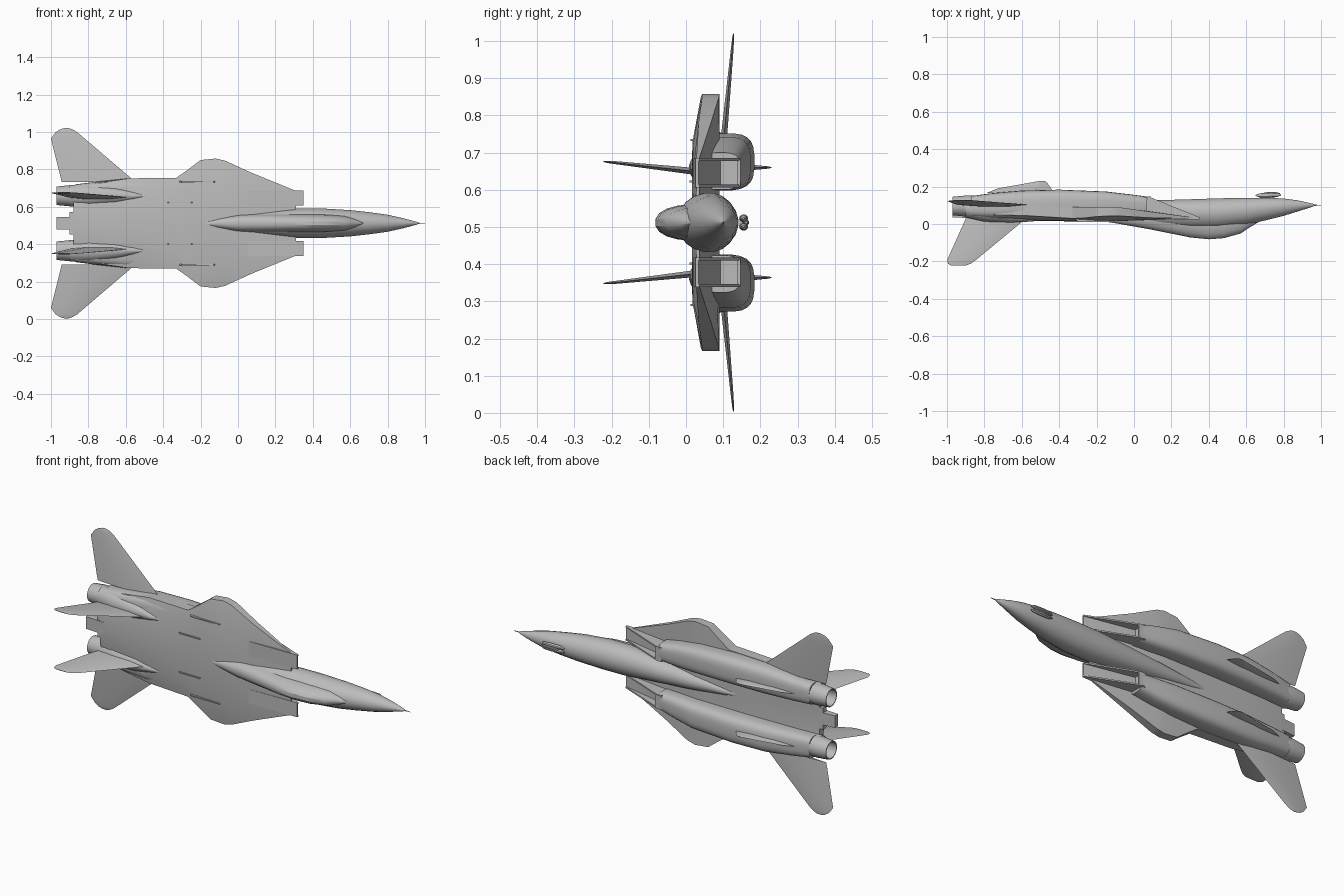
import bpy, bmesh, math

if "Cube" in bpy.data.objects:
    bpy.data.objects.remove(bpy.data.objects["Cube"], do_unlink=True)

MID = 0.512  # height of the symmetry plane; the jet lies on its side, its top facing -y

grey = bpy.data.materials.new("airframe grey")
grey.use_nodes = True
COLOUR = (0.5, 0.5, 0.5, 1)
grey.diffuse_color = COLOUR
grey.node_tree.nodes["Principled BSDF"].inputs["Base Color"].default_value = COLOUR


def finish(name, bm, mirror=False, angle=32):
    bmesh.ops.remove_doubles(bm, verts=bm.verts, dist=0.0002)
    bmesh.ops.recalc_face_normals(bm, faces=bm.faces)
    mesh = bpy.data.meshes.new(name)
    bm.to_mesh(mesh)
    bm.free()
    mesh.materials.append(grey)
    ob = bpy.data.objects.new(name, mesh)
    bpy.context.collection.objects.link(ob)
    ob.location.z = MID
    if mirror:
        mod = ob.modifiers.new("mirror", "MIRROR")
        mod.use_axis = (False, False, True)
        mod.use_clip = False
    for other in bpy.context.selected_objects:
        other.select_set(False)
    bpy.context.view_layer.objects.active = ob
    ob.select_set(True)
    bpy.ops.object.shade_smooth_by_angle(angle=math.radians(angle))
    return ob


def skin(name, rings, mirror=False, angle=32, caps=True):
    """Bridge equal rings of points into one closed skin."""
    bm = bmesh.new()
    rows = [[bm.verts.new(p) for p in ring] for ring in rings]
    for a, b in zip(rows, rows[1:]):
        for i in range(len(a)):
            j = (i + 1) % len(a)
            bm.faces.new((a[i], a[j], b[j], b[i]))
    if caps:
        bm.faces.new(rows[0])
        bm.faces.new(rows[-1])
    return finish(name, bm, mirror, angle)


def oval(x, side, half, top, bottom, wide=0.5, power=1.0, n=20):
    """Egg section: 'wide' sets where between top and bottom it is widest."""
    yc = top + (bottom - top) * wide
    ring = []
    for k in range(n):
        a = 2 * math.pi * (k + 0.5) / n
        c, s = math.cos(a), math.sin(a)
        c = math.copysign(abs(c) ** power, c)
        s = math.copysign(abs(s) ** power, s)
        ring.append((x, yc + s * (bottom - yc if s > 0 else yc - top), side + c * half))
    return ring


def body(name, stations, mirror=False, wide=0.5, power=1.0, n=20):
    return skin(name, [oval(*st, wide, power, n) for st in stations], mirror)


def surface(name, stations, upright=False):
    """Tapered tail surface: stations of (span, offset, lead, trail, thickness)."""
    rings = []
    for span, off, lead, trail, t in stations:
        c = lead - trail
        sec = [(lead, 0), (lead - c * .25, t), (trail + c * .3, t), (trail, 0),
               (trail + c * .3, -t), (lead - c * .25, -t)]
        rings.append([(x, span, off + d) if upright else (x, off + d, span) for x, d in sec])
    return skin(name, rings, True, 20)


def plate(name, pts, inner, outer, mirror=True):
    """Prism of an x-y outline between two span positions."""
    return skin(name, [[(x, y, s) for x, y in pts] for s in (inner, outer)], mirror, 20)


# Fuselage with pointed nose, tapering under the belly
body("fuselage", [
    (1.0, 0, .001, .099, .101), (.965, 0, .003, .097, .104), (.955, 0, .008, .092, .109),
    (.88, 0, .028, .068, .126), (.8, 0, .046, .043, .137), (.7, 0, .06, .018, .141),
    (.6, 0, .071, -.005, .141), (.45, 0, .08, -.025, .138), (.3, 0, .08, -.025, .133),
    (.1, 0, .062, -.01, .127), (-.1, 0, .045, .02, .115), (-.3, 0, .024, .04, .098),
    (-.43, 0, .003, .06, .085)], wide=.55)

# Canopy and the spine behind it
body("canopy_and_spine", [
    (.67, 0, .01, .012, .08), (.62, 0, .03, -.018, .08), (.57, 0, .041, -.052, .08),
    (.48, 0, .048, -.077, .08), (.4, 0, .05, -.083, .08), (.3, 0, .05, -.073, .08),
    (.1, 0, .05, -.032, .07), (0, 0, .045, -.014, .06), (-.1, 0, .03, .004, .06),
    (-.21, 0, .003, .02, .04)], wide=.75, power=.85)

# Flat centre body with the wing gloves
rings = []
for x, half, top, bottom, edge_top, edge_bottom in [
        (.31, .173, .026, .036, .028, .036), (.07, .271, .02, .07, .034, .068),
        (-.07, .335, .016, .085, .043, .088), (-.12, .346, .015, .09, .044, .09),
        (-.2, .338, .015, .09, .04, .09), (-.27, .285, .015, .09, .032, .09),
        (-.33, .243, .015, .09, .03, .09), (-.58, .24, .018, .09, .045, .1),
        (-.76, .215, .025, .085, .05, .1), (-.88, .13, .032, .075, .045, .075)]:
    inner = half * .62
    right = [(0, top), (inner, top + .002), (half, edge_top), (half, edge_bottom),
             (inner, bottom), (0, bottom)]
    left = [(-s, y) for s, y in right[-2:0:-1]]
    rings.append([(x, y, s) for s, y in right + left])
skin("centre_body", rings, angle=20)

# Flat tail between the engines
plate("rear_deck", [(-.8, .03), (-.8, .078), (-.9, .07), (-.9, .038)], -.06, .06, False)
plate("tail_beaver", [(-.85, .03), (-.85, .075), (-.97, .064), (-.97, .036)], -.034, .034, False)

# Engine nacelles
body("engine_nacelle", [
    (.07, .138, .05, .04, .147), (-.03, .148, .062, .035, .16), (-.15, .158, .072, .035, .174),
    (-.4, .164, .076, .03, .184), (-.6, .163, .076, .03, .179), (-.76, .155, .067, .03, .165),
    (-.87, .149, .059, .037, .15)], True, power=.62, n=24)

# Raised fairing under each fin
body("fin_fairing", [
    (-.48, .145, .003, .02, .06), (-.56, .146, .025, .012, .08), (-.66, .147, .045, .008, .1),
    (-.8, .148, .06, .012, .13), (-.9, .148, .058, .035, .13)], True)

# Hollow exhaust nozzles
skin("exhaust_nozzle", [oval(x, .147, r, .096 - r, .096 + r) for x, r in [
    (-.86, .056), (-.9, .057), (-.97, .05), (-.97, .045), (-.88, .04)]], True)

# Raked inlets: sloping ramp, two side walls and a lower lip
RAKE = [(.35, .025), (.05, .02), (.05, .146), (.08, .146), (.35, .036)]
plate("inlet_outer_wall", RAKE, .166, .174)
plate("inlet_inner_wall", RAKE, .094, .102)
plate("inlet_ramp", [(.35, .025), (.05, .02), (.05, .095), (.07, .093), (.35, .034)], .1, .168)
plate("inlet_lip", [(.09, .139), (.09, .146), (.05, .148), (.05, .139)], .098, .17)

# Tail surfaces
surface("tailplane", [
    (.22, .102, -.55, -.942, .008), (.25, .104, -.582, -.95, .008), (.453, .123, -.82, -1, .004),
    (.487, .126, -.86, -.975, .003), (.502, .127, -.885, -.952, .002),
    (.508, .128, -.905, -.93, .001)])
surface("upright_fin", [
    (.05, .135, -.55, -.89, .01), (.01, .139, -.6, -.908, .009), (-.19, .161, -.842, -.998, .004),
    (-.212, .163, -.872, -.995, .003), (-.222, .164, -.9, -.98, .001)], True)
surface("belly_fin", [
    (.165, .148, -.43, -.79, .007), (.19, .148, -.443, -.73, .006), (.222, .148, -.465, -.55, .003),
    (.23, .148, -.478, -.505, .001)], True)

# Thin fences on top of the centre body
for name, front, rear, y, s in [("inner_fence", -.22, -.4, .01, .11),
                                ("outer_fence", -.1, -.33, .012, .222)]:
    plate(name, [(front, y + .03), (front - .03, y), (rear + .03, y), (rear, y + .03)],
          s - .003, s + .003)

# Sensor pods under the nose
body("sensor_pod", [
    (.65, .01, .003, .15, .156), (.67, .011, .01, .143, .164), (.73, .011, .011, .143, .167),
    (.77, .011, .009, .146, .165), (.785, .011, .003, .152, .158)], True, n=10)
body("sensor_boom", [
    (.68, 0, .004, .158, .164), (.71, 0, .008, .153, .17), (.76, 0, .008, .153, .17),
    (.78, 0, .003, .158, .165)], n=10)
plate("sensor_mount", [(.66, .125), (.75, .12), (.75, .155), (.68, .155)], -.008, .008, False)
